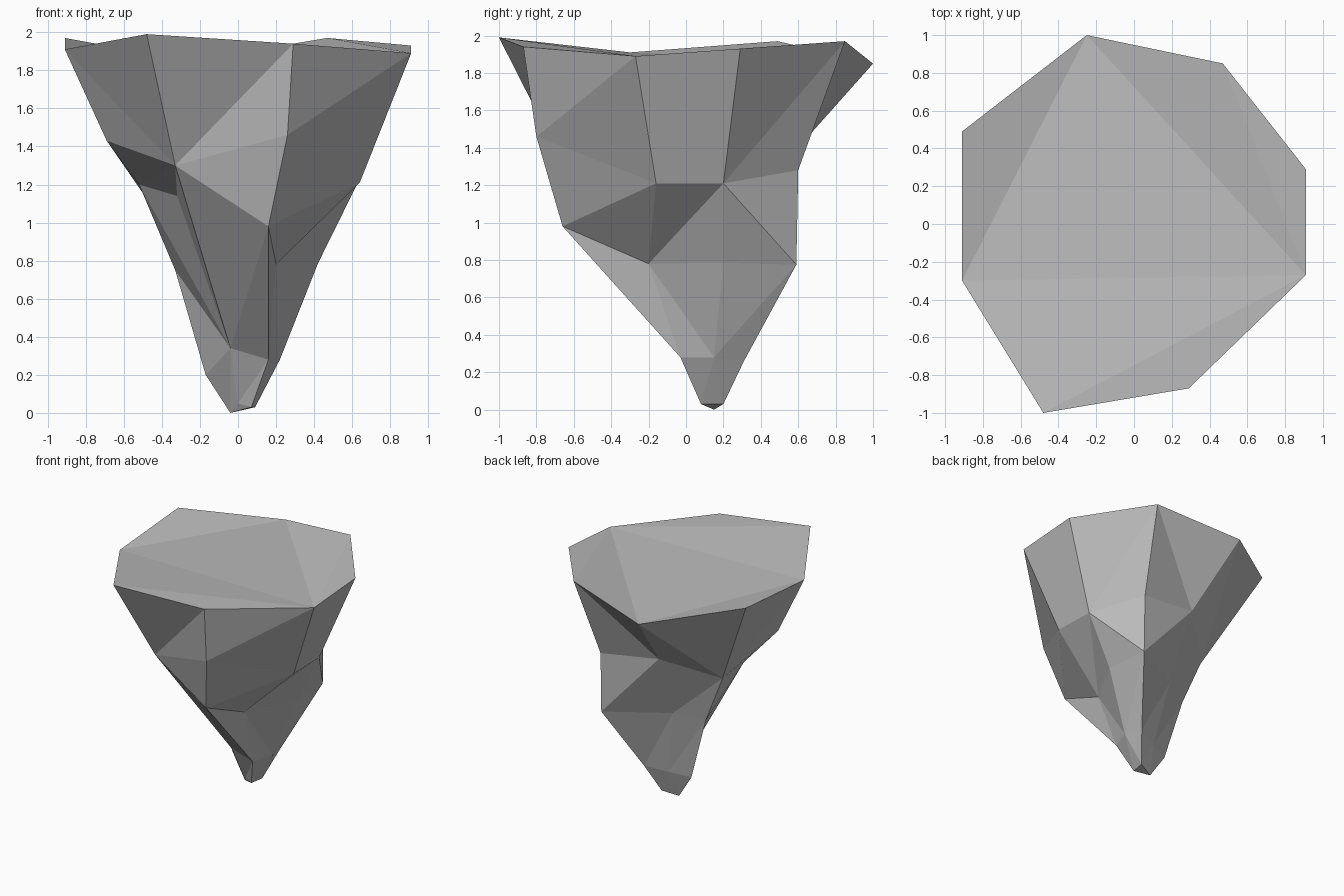
import bpy
import bmesh

cube = bpy.data.objects.get("Cube")
if cube:
    bpy.data.objects.remove(cube, do_unlink=True)

# Stone colour
stone = bpy.data.materials.new("grey_stone")
stone.use_nodes = True
grey = (0.5, 0.5, 0.5, 1)
stone.diffuse_color = grey
stone.node_tree.nodes["Principled BSDF"].inputs["Base Color"].default_value = grey

# Points shared by several columns: overhang corner, neck and broken tip
corner = (-.33, -.65, 1.3)
neck_front = (-.04, -.03, .34)
neck_side = (.22, .15, .28)
tip_low = (-.04, .15, 0)
tip_notch = (0, .1, .05)
tip_front = (.07, .08, .03)
tip_back = (.09, .2, .03)

# Ridge lines from rim to tip, counter-clockwise from the front
front_rim = (-.48, -1, 1.99)
ridges = [
    [front_rim, corner, corner, neck_front, tip_notch],
    [(.29, -.87, 1.94), (.26, -.8, 1.46), (.16, -.66, .98), (.16, -.03, .28), tip_front],
    [(.91, -.27, 1.89), (.64, -.16, 1.21), (.2, -.2, .78), neck_side, tip_back],
    [(.91, .29, 1.93), (.63, .2, 1.21), (.42, .2, .785), neck_side, tip_back],
    [(.47, .85, 1.97), (.39, .6, 1.28), (.39, .59, .775), (.18, .31, .26), tip_back],
    [(-.25, 1, 1.85), (-.13, .555, 1.35), (-.1, .32, .79), (0, .24, .23), tip_low],
    [(-.91, .49, 1.97), (-.5, .22, 1.155), (-.33, .2, .75), (-.17, .17, .2), tip_low],
    [(-.91, -.3, 1.91), (-.69, -.26, 1.43), (-.52, -.04, 1.2), neck_front, tip_notch],
    [front_rim, corner, (-.32, -.29, 1.14), neck_front, tip_notch],
]

# Crease direction of each facet, one row per band
creases = ["////bb/b/", "///b//b//", "//////b//", "/////////"]

bm = bmesh.new()
points = {}


def vert(co):
    if co not in points:
        points[co] = bm.verts.new(co)
    return points[co]


def tri(*corners):
    # Triangles with a repeated corner collapse away
    if len(set(corners)) == 3:
        verts = [vert(c) for c in corners]
        if not bm.faces.get(verts):
            bm.faces.new(verts)


# Faceted sides
for i, left in enumerate(ridges):
    right = ridges[(i + 1) % len(ridges)]
    for band, row in enumerate(creases):
        a, b = left[band], right[band]
        c, d = right[band + 1], left[band + 1]
        if row[i] == "/":
            tri(a, d, b)
            tri(b, d, c)
        else:
            tri(a, d, c)
            tri(a, c, b)

# Uneven flat top
a, b, c, d, e, f, g, h = [ridge[0] for ridge in ridges[:8]]
for corners in [(a, b, c), (a, c, h), (h, c, f), (h, f, g), (c, e, f), (c, d, e)]:
    tri(*corners)

# Broken tip
tri(tip_low, tip_front, tip_notch)
tri(tip_low, tip_back, tip_front)

bmesh.ops.recalc_face_normals(bm, faces=bm.faces[:])
mesh = bpy.data.meshes.new("tapered_rock")
bm.to_mesh(mesh)
bm.free()
mesh.materials.append(stone)
rock = bpy.data.objects.new("tapered_rock", mesh)
bpy.context.collection.objects.link(rock)
